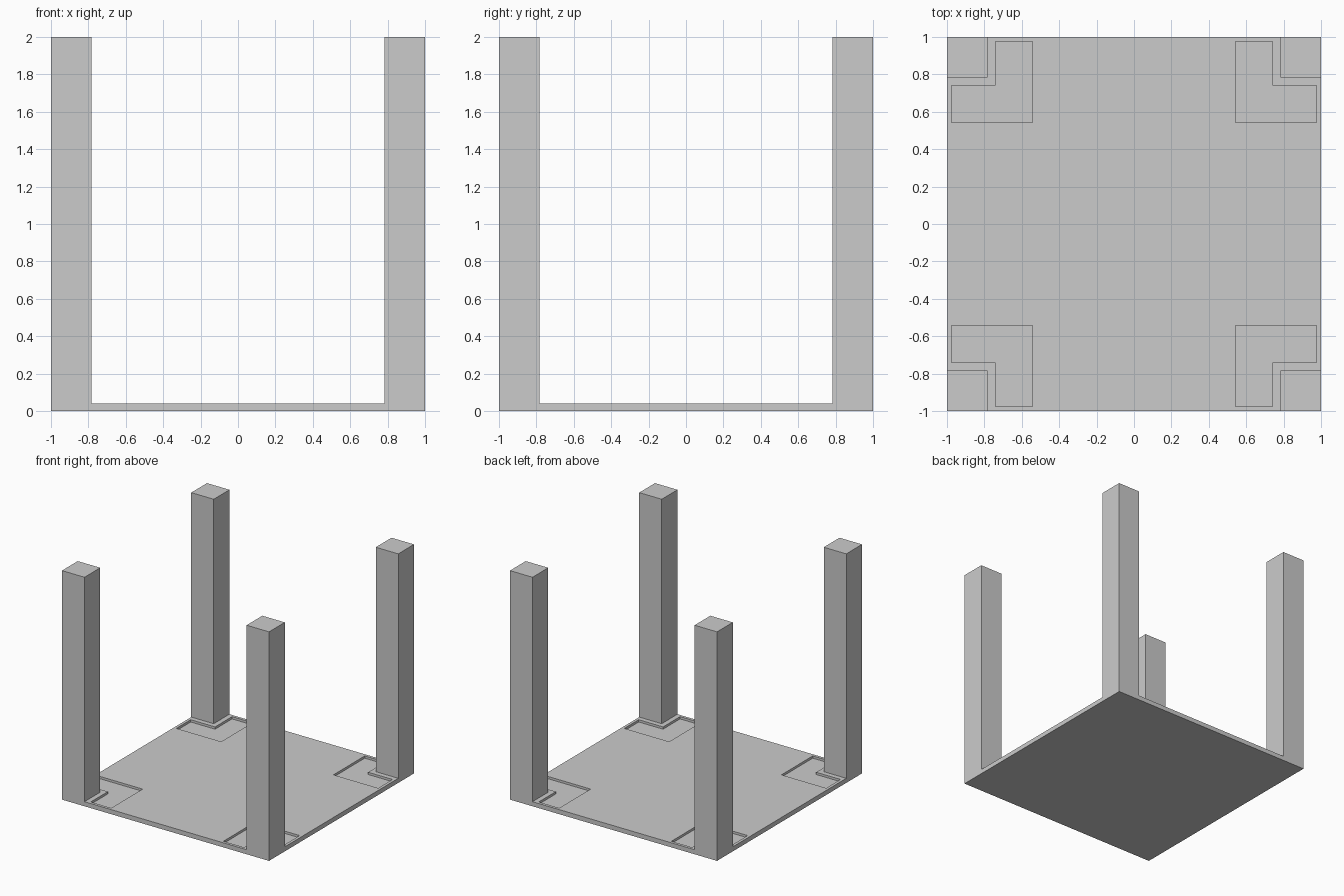
import bpy

if "Cube" in bpy.data.objects:
    bpy.data.objects.remove(bpy.data.objects["Cube"])

HALF, HEIGHT, BASE = 1.0, 2.0, 0.04
POST_IN = 0.783                                # inner face of the posts
L_OUT, L_IN, L_NOTCH = 0.975, 0.542, 0.74      # L-shaped pocket around each post
POCKET_Z = 0.02


def prism(name, pts, z0, z1):
    """Extrude a counter-clockwise outline from z0 to z1."""
    n = len(pts)
    verts = [(x, y, z) for z in (z0, z1) for x, y in pts]
    faces = [tuple(reversed(range(n))), tuple(range(n, 2 * n))]
    faces += [(i, (i + 1) % n, n + (i + 1) % n, n + i) for i in range(n)]
    me = bpy.data.meshes.new(name)
    me.from_pydata(verts, [], faces)
    ob = bpy.data.objects.new(name, me)
    bpy.context.collection.objects.link(ob)
    return ob


def rect(x0, y0, x1, y1):
    return [(x0, y0), (x1, y0), (x1, y1), (x0, y1)]


def mirror_xy(ob):
    m = ob.modifiers.new("four_corners", 'MIRROR')
    m.use_axis = (True, True, False)
    m.use_mirror_merge = False


# Base plate
base = prism("base_plate", rect(-HALF, -HALF, HALF, HALF), 0, BASE)

# Corner posts
posts = prism("corner_posts", rect(POST_IN, POST_IN, HALF, HALF), BASE, HEIGHT)
mirror_xy(posts)

# L-shaped pockets sunk into the base plate
cutter = prism("pocket_cutter", [
    (L_IN, L_IN), (L_OUT, L_IN), (L_OUT, L_NOTCH),
    (L_NOTCH, L_NOTCH), (L_NOTCH, L_OUT), (L_IN, L_OUT)], POCKET_Z, BASE + 0.1)
mirror_xy(cutter)
cutter.hide_render = True
cutter.display_type = 'WIRE'
cut = base.modifiers.new("pockets", 'BOOLEAN')
cut.operation = 'DIFFERENCE'
cut.solver = 'EXACT'
cut.object = cutter
